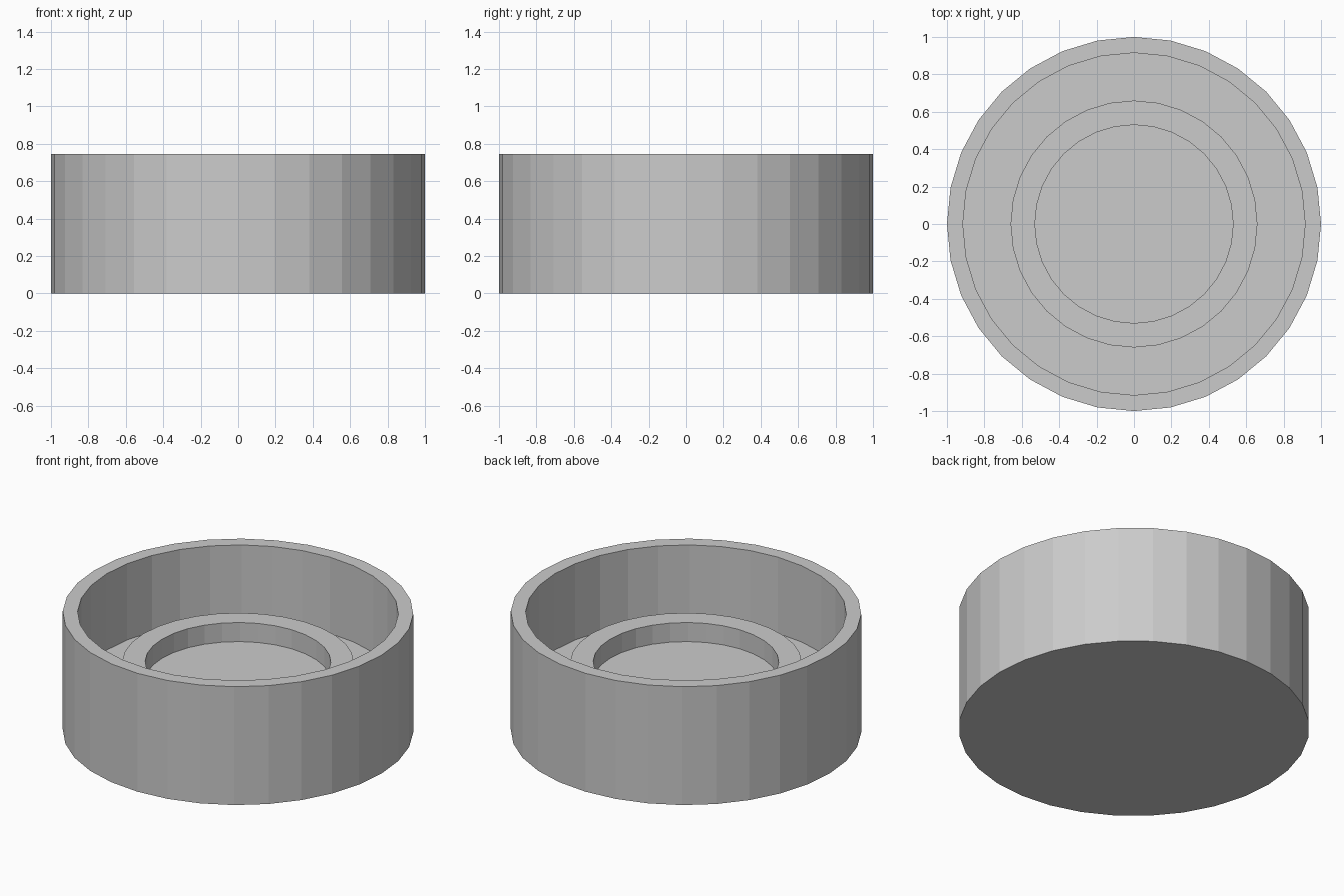
import bpy, bmesh
from math import sin, cos, tau

if "Cube" in bpy.data.objects:
    bpy.data.objects.remove(bpy.data.objects["Cube"])

SIDES = 32


def lathe(name, profile):
    """Revolve (radius, z) points about z, capping both ends with flat discs."""
    bm = bmesh.new()
    rings = [[bm.verts.new((r * cos(tau * i / SIDES), r * sin(tau * i / SIDES), z))
              for i in range(SIDES)] for r, z in profile]
    for a, b in zip(rings, rings[1:]):
        for i in range(SIDES):
            j = (i + 1) % SIDES
            bm.faces.new((a[i], a[j], b[j], b[i]))
    bm.faces.new(list(reversed(rings[0])))
    bm.faces.new(rings[-1])
    bmesh.ops.recalc_face_normals(bm, faces=bm.faces)
    mesh = bpy.data.meshes.new(name)
    bm.to_mesh(mesh)
    bm.free()
    obj = bpy.data.objects.new(name, mesh)
    bpy.context.collection.objects.link(obj)
    return obj


# Round dish: outer wall, rim, sunken floor, raised ring and central recess
lathe("round_dish", [
    (1.0, 0.0), (1.0, 0.745),        # outer wall
    (0.915, 0.745), (0.915, 0.265),  # rim and inner wall
    (0.66, 0.265), (0.66, 0.436),    # trough floor and ring outside
    (0.53, 0.436), (0.53, 0.316),    # ring top and recess wall
])
